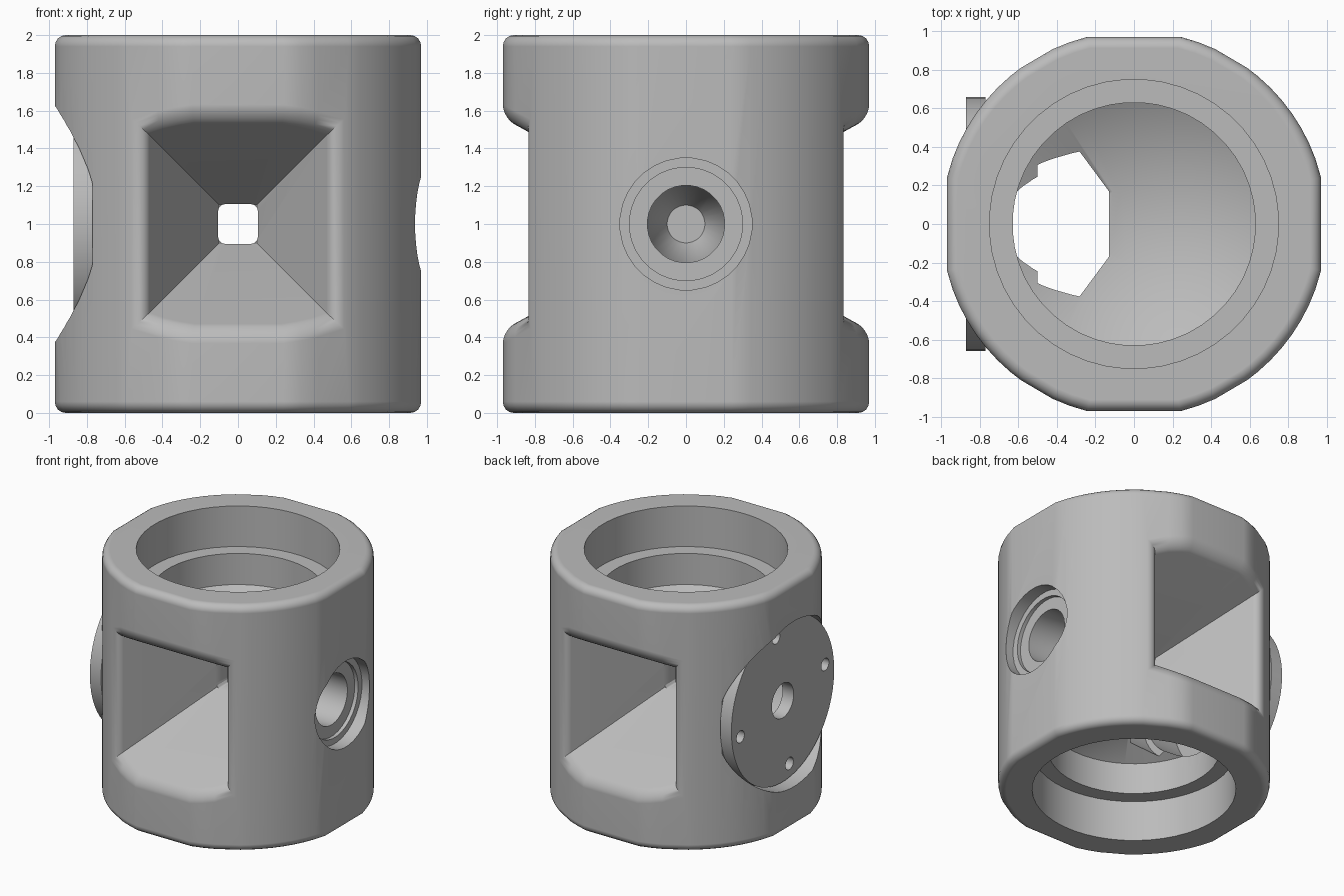
import bpy, bmesh, math
from mathutils import Vector

cube = bpy.data.objects.get("Cube")
if cube:
    bpy.data.objects.remove(cube, do_unlink=True)

metal = bpy.data.materials.new("plain_grey")
metal.use_nodes = True
GREY = (0.5, 0.5, 0.5, 1)
metal.diffuse_color = GREY
metal.node_tree.nodes["Principled BSDF"].inputs["Base Color"].default_value = GREY


def to_object(name, bm):
    bmesh.ops.recalc_face_normals(bm, faces=bm.faces[:])
    mesh = bpy.data.meshes.new(name)
    bm.to_mesh(mesh)
    bm.free()
    obj = bpy.data.objects.new(name, mesh)
    bpy.context.collection.objects.link(obj)
    mesh.materials.append(metal)
    return obj


def loft(name, rings):
    """Closed solid through rings of equal point count."""
    bm = bmesh.new()
    loops = [[bm.verts.new(p) for p in ring] for ring in rings]
    for a, b in zip(loops, loops[1:]):
        for i in range(len(a)):
            j = (i + 1) % len(a)
            bm.faces.new((a[i], a[j], b[j], b[i]))
    bm.faces.new(loops[0])
    bm.faces.new(loops[-1])
    return to_object(name, bm)


def lathe(name, profile, axis, centre=(0, 0, 0), segs=48):
    """Solid of revolution from (position, radius) pairs about axis x or z."""
    rings = []
    for h, r in profile:
        ring = []
        for i in range(segs):
            a = math.tau * (i + 0.5) / segs
            u, v = r * math.cos(a), r * math.sin(a)
            ring.append(Vector((h, u, v) if axis == "x" else (u, v, h)) + Vector(centre))
        rings.append(ring)
    return loft(name, rings)


def combine(target, cutter, operation="DIFFERENCE"):
    mod = target.modifiers.new("cut", "BOOLEAN")
    mod.object, mod.operation, mod.solver = cutter, operation, "EXACT"
    bpy.context.view_layer.objects.active = target
    bpy.ops.object.modifier_apply(modifier=mod.name)
    bpy.data.objects.remove(cutter, do_unlink=True)


# Housing: round body with four narrow flats and rounded ends
quarter = [14, 19.5, 25, 36, 40, 45, 50, 55, 60, 65, 70, 76]
angles = [math.radians(q * 90 + a) for q in (0, 2) for a in quarter]
angles += [math.radians(q * 90 + 90 - a) for q in (1, 3) for a in quarter]
angles.sort()
outline = [(math.sin(a), math.cos(a)) for a in angles]
ends = [(0, 0.06)]
for i in range(1, 5):
    t = math.radians(90 * i / 4)
    ends.append((0.06 * (1 - math.cos(t)), 0.06 * (1 - math.sin(t))))
levels = ends + [(2 - z, inset) for z, inset in reversed(ends)]
housing = loft("housing", [[(x * (1 - d), y * (1 - d), z) for x, y in outline]
                           for z, d in levels])
for v in housing.data.vertices:
    v.co.x = max(-0.97, min(0.97, v.co.x))
    v.co.y = max(-0.97, min(0.97, v.co.y))


# Tapered square recesses, front and back
def square(half, y):
    return [(sx * half, y, 1 + sz * half) for sx, sz in ((-1, -1), (1, -1), (1, 1), (-1, 1))]


for side in (-1, 1):
    combine(housing, loft("recess", [square(0.1, side * 0.13),
                                     square(0.1 + 0.55 * 1.07, side * 1.2)]))

# Soften the recess rims
bm = bmesh.new()
bm.from_mesh(housing.data)
rim = []
for e in bm.edges:
    mid = (e.verts[0].co + e.verts[1].co) / 2
    if abs(mid.y) > 0.8 and abs(mid.x) < 0.56 and 0.4 < mid.z < 1.6:
        if len(e.link_faces) == 2 and e.calc_face_angle() > 0.6:
            rim.append(e)
bmesh.ops.bevel(bm, geom=rim, offset=0.07, offset_type="OFFSET", segments=5,
                profile=0.5, affect="EDGES", clamp_overlap=False)
bm.to_mesh(housing.data)
bm.free()

# Square throat with rounded corners joining the two recesses
corner = []
for q in range(4):
    for k in range(4):
        a = math.radians(q * 90 + k * 30)
        c = math.radians(q * 90 + 45)
        corner.append((0.07 * math.copysign(1, math.cos(c)) + 0.035 * math.cos(a),
                       0.07 * math.copysign(1, math.sin(c)) + 0.035 * math.sin(a)))
combine(housing, loft("throat", [[(x, y, 1 + z) for x, z in corner] for y in (-0.2, 0.2)]))

# Stepped funnel bores, top and bottom
for side in (-1, 1):
    profile = [(1.1, 0.75), (0.67, 0.75), (0.67, 0.63), (0.417, 0.63), (0.18, 0.2)]
    combine(housing, lathe("bore", [(1 + side * h, r) for h, r in profile], "z"))

# Stepped blind port on the +x side
port = [(1.1, 0.35), (0.87, 0.35), (0.87, 0.3), (0.84, 0.3),
        (0.84, 0.205), (0.45, 0.205), (0.25, 0.1)]
combine(housing, lathe("port", port, "x", (0, 0, 1), 32))

# Cover seat and side chamber on the -x side
chamber = lathe("chamber", [(-0.5, 0.5), (-0.1, 0.5)], "x", (0, 0, 1))
wedge = [(-0.13, 0.17), (-0.13, -0.17), (-0.448, -0.6), (-0.6, -0.6), (-0.6, 0.6), (-0.448, 0.6)]
combine(chamber, loft("wedge", [[(x, y, z) for x, y in wedge] for z in (0.2, 1.8)]), "INTERSECT")
combine(housing, chamber)
seat = [(-1.1, 0.672), (-0.77, 0.672), (-0.77, 0.45), (-0.45, 0.45)]
combine(housing, lathe("seat", seat, "x", (0, 0, 1), 64))

# Round cover plate with a centre hole and four bolt holes
plate = lathe("cover_plate", [(-0.87, 0.66), (-0.77, 0.66)], "x", (0, 0, 1), 64)
combine(plate, lathe("centre_hole", [(-1, 0.14), (-0.6, 0.14)], "x", (0, 0, 1), 32))
for i in range(4):
    a = math.radians(81 + 90 * i)
    spot = (0, 0.55 * math.cos(a), 1 + 0.55 * math.sin(a))
    combine(plate, lathe("bolt_hole", [(-1, 0.05), (-0.6, 0.05)], "x", spot, 16))

# Smooth curved faces, keep machined edges crisp
for obj in (housing, plate):
    bpy.ops.object.select_all(action="DESELECT")
    obj.select_set(True)
    bpy.context.view_layer.objects.active = obj
    bpy.ops.object.shade_smooth_by_angle(angle=math.radians(30))
    obj.modifiers.new("even_shading", "WEIGHTED_NORMAL").keep_sharp = True
